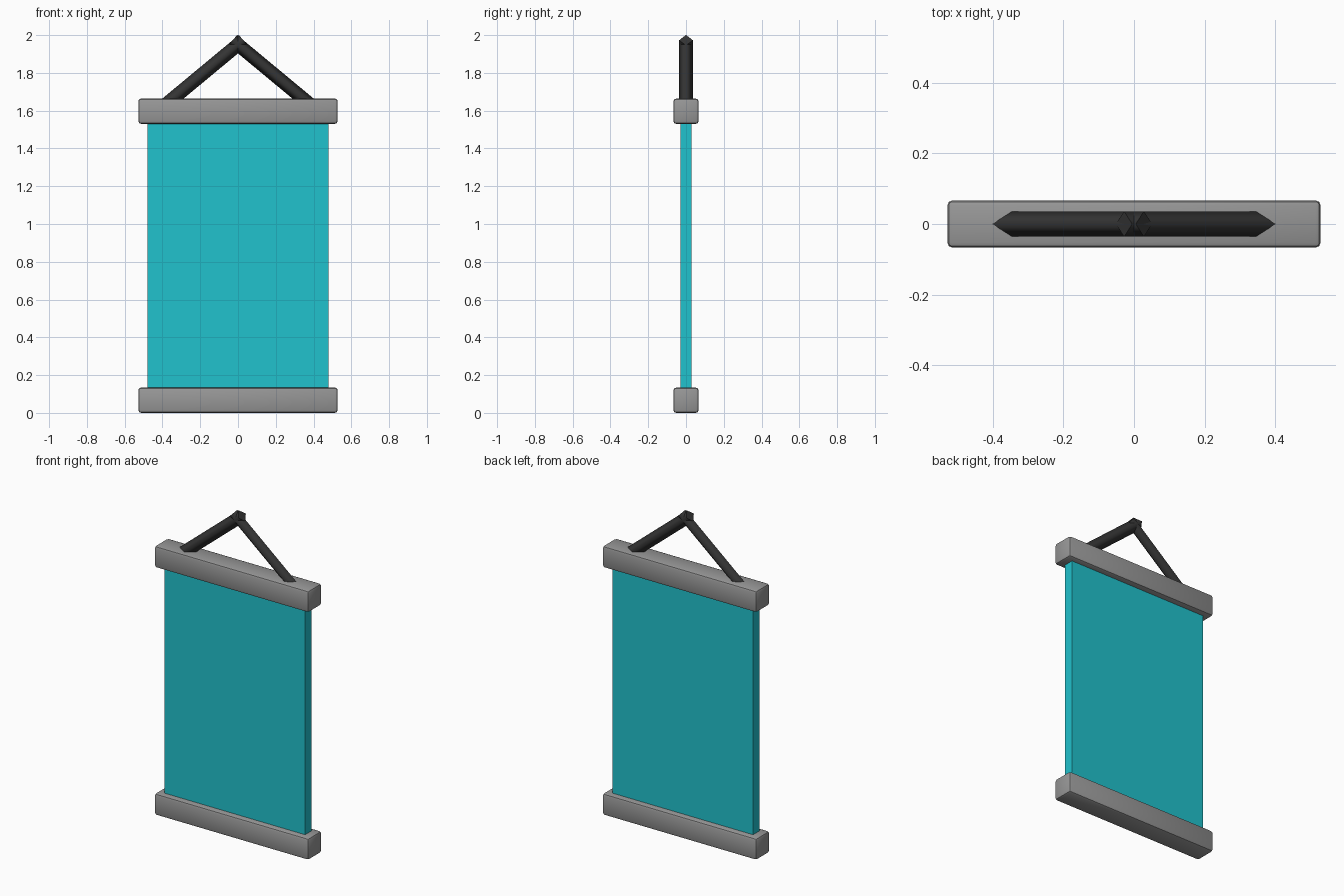
import bpy, math
from mathutils import Vector

if "Cube" in bpy.data.objects:
    bpy.data.objects.remove(bpy.data.objects["Cube"])


def material(name, rgb):
    m = bpy.data.materials.new(name)
    m.diffuse_color = (*rgb, 1)
    m.use_nodes = True
    m.node_tree.nodes["Principled BSDF"].inputs["Base Color"].default_value = m.diffuse_color
    return m


grey = material("grey", (0.31, 0.31, 0.31))
teal = material("teal", (0.015, 0.54, 0.61))
black = material("charcoal", (0.035, 0.035, 0.035))


def box(name, size, z, mat, bevel=0):
    bpy.ops.mesh.primitive_cube_add(size=1, location=(0, 0, z))
    o = bpy.context.object
    o.name = name
    o.scale = size
    bpy.ops.object.transform_apply(location=False, rotation=False, scale=True)
    o.data.materials.append(mat)
    if bevel:
        b = o.modifiers.new("bevel", 'BEVEL')
        b.width = bevel
        b.segments = 2
        bpy.ops.object.modifier_apply(modifier="bevel")
        bpy.ops.object.shade_smooth_by_angle(angle=math.radians(35))
    return o


# Cloth panel and the two rails
box("banner_cloth", (0.96, 0.06, 1.42), 0.835, teal)
box("bottom_rail", (1.056, 0.134, 0.134), 0.07, grey, 0.015).location.z = 0.067
box("top_rail", (1.056, 0.134, 0.134), 1.597, grey, 0.015)

# Hanging cords: four-sided rods that cross at the peak
for name, s in (("left_cord", 1), ("right_cord", -1)):
    a, b = Vector((-0.395 * s, 0, 1.622)), Vector((0.028 * s, 0, 1.973))
    d = b - a
    bpy.ops.mesh.primitive_cylinder_add(vertices=4, radius=0.036, depth=d.length,
                                        location=(a + b) / 2)
    o = bpy.context.object
    o.name = name
    o.rotation_euler = (0, math.atan2(d.x, d.z), 0)
    o.data.materials.append(black)
    for f in o.data.polygons:
        f.use_smooth = abs(f.normal.z) < 0.5
    # keep the end caps crisp
    for e in o.data.edges:
        v0, v1 = (o.data.vertices[i].co.z for i in e.vertices)
        e.use_edge_sharp = v0 * v1 > 0
